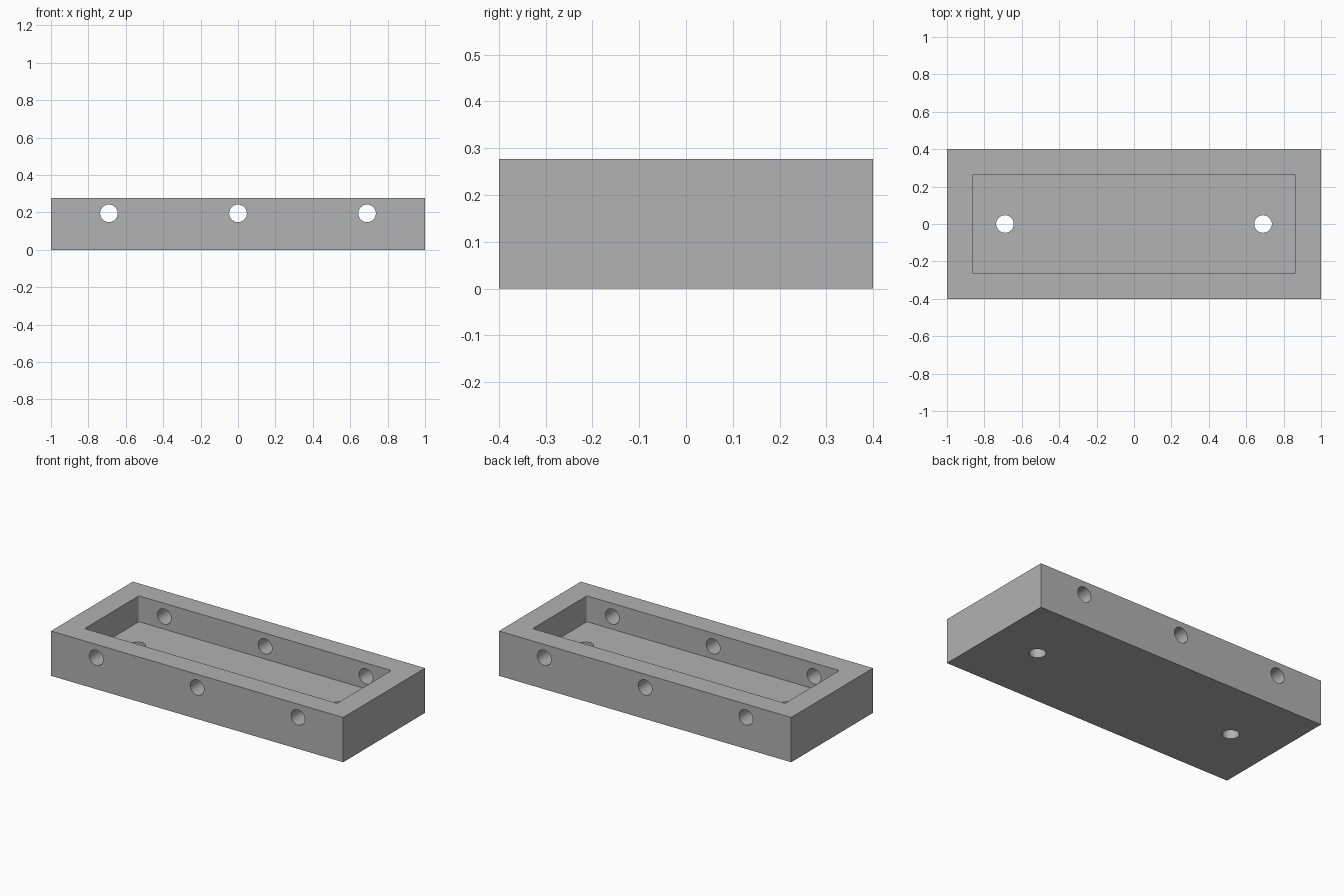
import bpy
import math

if "Cube" in bpy.data.objects:
    bpy.data.objects.remove(bpy.data.objects["Cube"])

HEIGHT, FLOOR = 0.277, 0.117
HOLE_R, HOLE_X, HOLE_Z = 0.047, 0.69, 0.195

grey = bpy.data.materials.new("plain grey")
grey.diffuse_color = (0.445, 0.445, 0.445, 1)
grey.use_nodes = True
grey.node_tree.nodes["Principled BSDF"].inputs["Base Color"].default_value = grey.diffuse_color


def box(name, size, z_low):
    bpy.ops.mesh.primitive_cube_add(size=1, location=(0, 0, z_low + size[2] / 2))
    ob = bpy.context.object
    ob.name = name
    ob.scale = size
    bpy.ops.object.transform_apply(location=True, rotation=False, scale=True)
    ob.data.materials.append(grey)
    return ob


def cut(target, cutter):
    mod = target.modifiers.new(cutter.name, 'BOOLEAN')
    mod.operation = 'DIFFERENCE'
    mod.solver = 'EXACT'
    mod.object = cutter
    bpy.context.view_layer.objects.active = target
    bpy.ops.object.modifier_apply(modifier=mod.name)
    bpy.data.objects.remove(cutter, do_unlink=True)


def drill(target, location, depth, rotation=(0, 0, 0)):
    bpy.ops.mesh.primitive_cylinder_add(vertices=48, radius=HOLE_R, depth=depth,
                                        location=location, rotation=rotation)
    cutter = bpy.context.object
    cutter.name = "hole_cutter"
    cutter.data.materials.append(grey)
    cut(target, cutter)


# Solid block
tray = box("tray", (2.0, 0.8, HEIGHT), 0)

# Open pocket with slightly rounded upright corners
pocket = box("pocket_cutter", (1.728, 0.53, 0.4), FLOOR)
weights = pocket.data.attributes.new("bevel_weight_edge", 'FLOAT', 'EDGE')
for edge in pocket.data.edges:
    a, b = (pocket.data.vertices[i].co for i in edge.vertices)
    weights.data[edge.index].value = 1.0 if abs(a.z - b.z) > 0.1 else 0.0
bevel = pocket.modifiers.new("corner_round", 'BEVEL')
bevel.limit_method = 'WEIGHT'
bevel.width = 0.009
bevel.segments = 4
bpy.ops.object.modifier_apply(modifier=bevel.name)
cut(tray, pocket)

# Three holes through both long walls
for x in (-HOLE_X, 0, HOLE_X):
    drill(tray, (x, 0, HOLE_Z), 1.2, (math.pi / 2, 0, 0))

# Two holes through the floor
for x in (-HOLE_X, HOLE_X):
    drill(tray, (x, 0, 0.05), 0.24)

# Smooth hole walls, sharp box edges
bpy.ops.object.select_all(action='DESELECT')
tray.select_set(True)
bpy.context.view_layer.objects.active = tray
bpy.ops.object.shade_smooth_by_angle(angle=math.radians(30))
